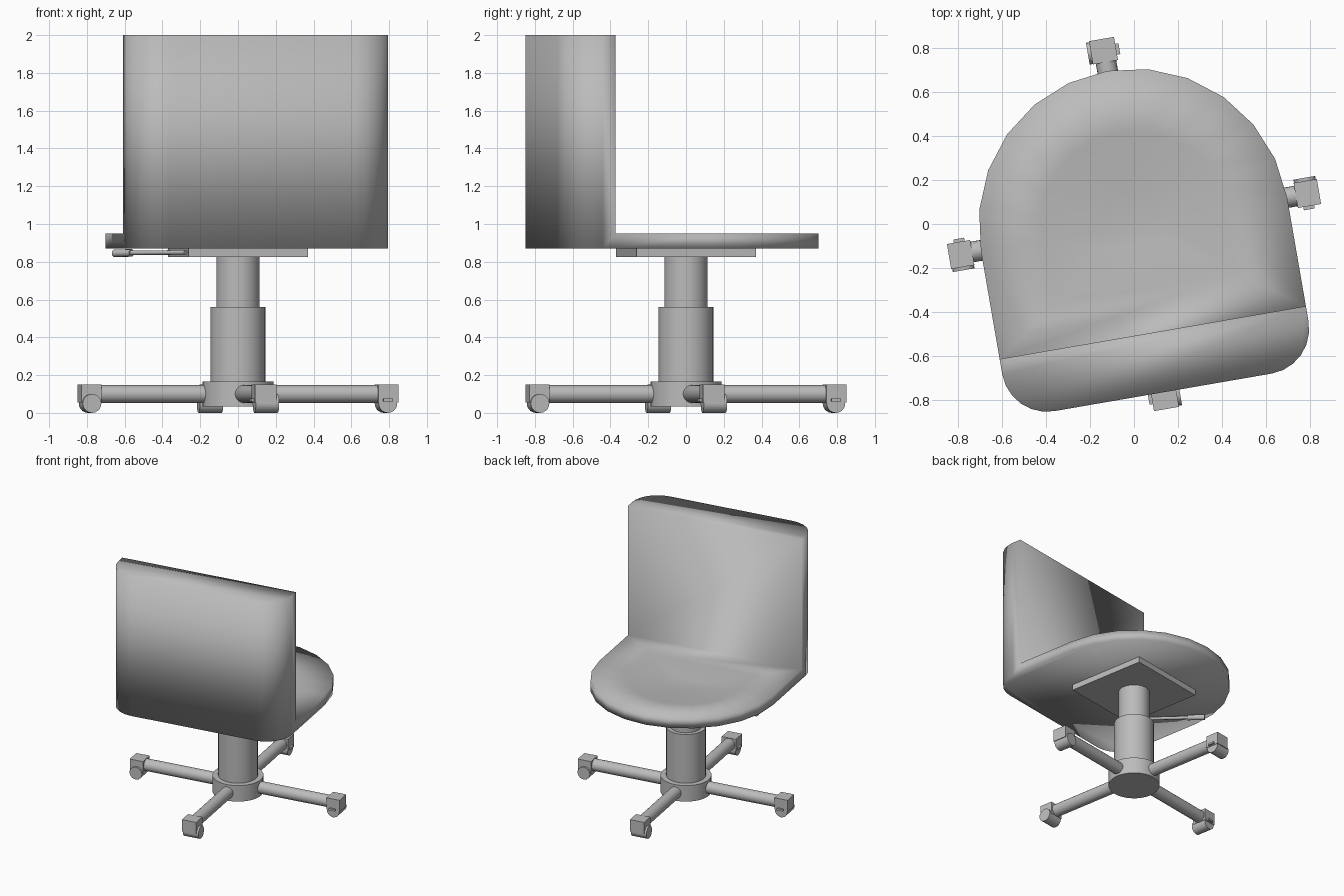
import bpy, bmesh, math
from mathutils import Vector, Matrix

cube = bpy.data.objects.get("Cube")
if cube:
    bpy.data.objects.remove(cube, do_unlink=True)

TURN = Matrix.Rotation(math.radians(9.8), 4, 'Z')  # whole chair is swivelled

grey = bpy.data.materials.new("plain grey")
grey.use_nodes = True
grey.diffuse_color = (0.5, 0.5, 0.5, 1)
grey.node_tree.nodes["Principled BSDF"].inputs["Base Color"].default_value = (0.5, 0.5, 0.5, 1)


def finish(name, bm, smooth=None, matrix=TURN):
    """Turn a bmesh into a named object; smooth is an angle, 180 smooths all."""
    bmesh.ops.recalc_face_normals(bm, faces=bm.faces)
    mesh = bpy.data.meshes.new(name)
    bm.to_mesh(mesh)
    bm.free()
    mesh.materials.append(grey)
    obj = bpy.data.objects.new(name, mesh)
    bpy.context.collection.objects.link(obj)
    obj.matrix_world = matrix
    if smooth:
        bpy.ops.object.select_all(action='DESELECT')
        obj.select_set(True)
        bpy.context.view_layer.objects.active = obj
        if smooth >= 180:
            bpy.ops.object.shade_smooth()
        else:
            bpy.ops.object.shade_smooth_by_angle(angle=math.radians(smooth))
    return obj


def rod(name, start, end, radius, sides=24, matrix=TURN):
    start, end = Vector(start), Vector(end)
    axis = end - start
    place = Matrix.Translation((start + end) / 2) @ axis.to_track_quat('Z', 'Y').to_matrix().to_4x4()
    bm = bmesh.new()
    bmesh.ops.create_cone(bm, cap_ends=True, segments=sides, radius1=radius,
                          radius2=radius, depth=axis.length, matrix=place)
    return finish(name, bm, 40, matrix)


def box(name, low, high, matrix=TURN):
    low, high = Vector(low), Vector(high)
    place = Matrix.Translation((low + high) / 2) @ Matrix.Diagonal((*(high - low), 1))
    bm = bmesh.new()
    bmesh.ops.create_cube(bm, size=1, matrix=place)
    return finish(name, bm, None, matrix)


# Seat and backrest: one soft shell sharing the corner columns
R, SPLIT, DEPTH = 0.705, -0.5, -0.775
BOTTOM, RIM, TOP = 0.87, 0.95, 2.0
arc = [(R * math.cos(math.radians(a)), R * math.sin(math.radians(a))) for a in range(0, 181, 15)]
seat_line = [(R, SPLIT)] + arc + [(-R, SPLIT)]
corner = [(0.5 + 0.205 * math.cos(math.radians(a)), DEPTH + 0.205 - 0.205 * math.sin(math.radians(a)))
          for a in range(0, 91, 15)]
back_line = [(-x, y) for x, y in corner] + [(x, y) for x, y in reversed(corner)]

bm = bmesh.new()


def ring(points, z, scale=1.0):
    return [bm.verts.new((x * scale, y * scale, z)) for x, y in points]


def bridge(a, b):
    for i in range(len(a) - 1):
        bm.faces.new((a[i], a[i + 1], b[i + 1], b[i]))


seat_low, seat_rim = ring(seat_line, BOTTOM), ring(seat_line, RIM)
back_low, back_top = ring(back_line, BOTTOM), ring(back_line, TOP)
top_l, top_r = ring([(-R, SPLIT), (R, SPLIT)], TOP)
bridge(seat_low, seat_rim)
bridge(back_low, back_top)
bm.faces.new((seat_low[-1], seat_rim[-1], top_l, back_top[0], back_low[0]))
bm.faces.new((seat_low[0], seat_rim[0], top_r, back_top[-1], back_low[-1]))
bm.faces.new((seat_rim[0], seat_rim[-1], top_l, top_r))
bm.faces.new([top_l] + back_top + [top_r])
bm.faces.new(seat_low + back_low)
# dished seat top
outer = seat_rim
for scale, z in ((0.6, 0.935), (0.2, 0.895)):
    inner = ring(seat_line, z, scale)
    bridge(outer + outer[:1], inner + inner[:1])
    outer = inner
bm.faces.new(outer)
finish("seat_and_backrest", bm, 180)

# Mounting plate and column
box("seat_plate", (-0.32, -0.32, 0.825), (0.32, 0.32, 0.872))
rod("upper_column", (0, 0, 0.55), (0, 0, 0.83), 0.115, 32)
rod("lower_column", (0, 0, 0.16), (0, 0, 0.56), 0.146, 32)
rod("base_hub", (0, 0, 0.035), (0, 0, 0.165), 0.188, 32)

# Height lever under the seat
rod("lever_rod", (-0.33, -0.28, 0.85), (-0.58, 0.06, 0.847), 0.012, 12)
rod("lever_grip", (-0.565, 0.04, 0.847), (-0.64, 0.14, 0.845), 0.02, 12)

# Four legs, each with a castor
for i in range(4):
    m = TURN @ Matrix.Rotation(i * math.pi / 2, 4, 'Z')
    n = f"_{i + 1}"
    rod("leg" + n, (0.15, 0, 0.1), (0.77, 0, 0.1), 0.047, 20, m)
    box("castor_block" + n, (0.745, -0.055, 0.055), (0.852, 0.06, 0.15), m)
    rod("castor_wheel" + n, (0.797, -0.05, 0.05), (0.797, 0.075, 0.05), 0.05, 20, m)
    box("castor_axle" + n, (0.77, -0.07, 0.06), (0.82, -0.05, 0.075), m)
